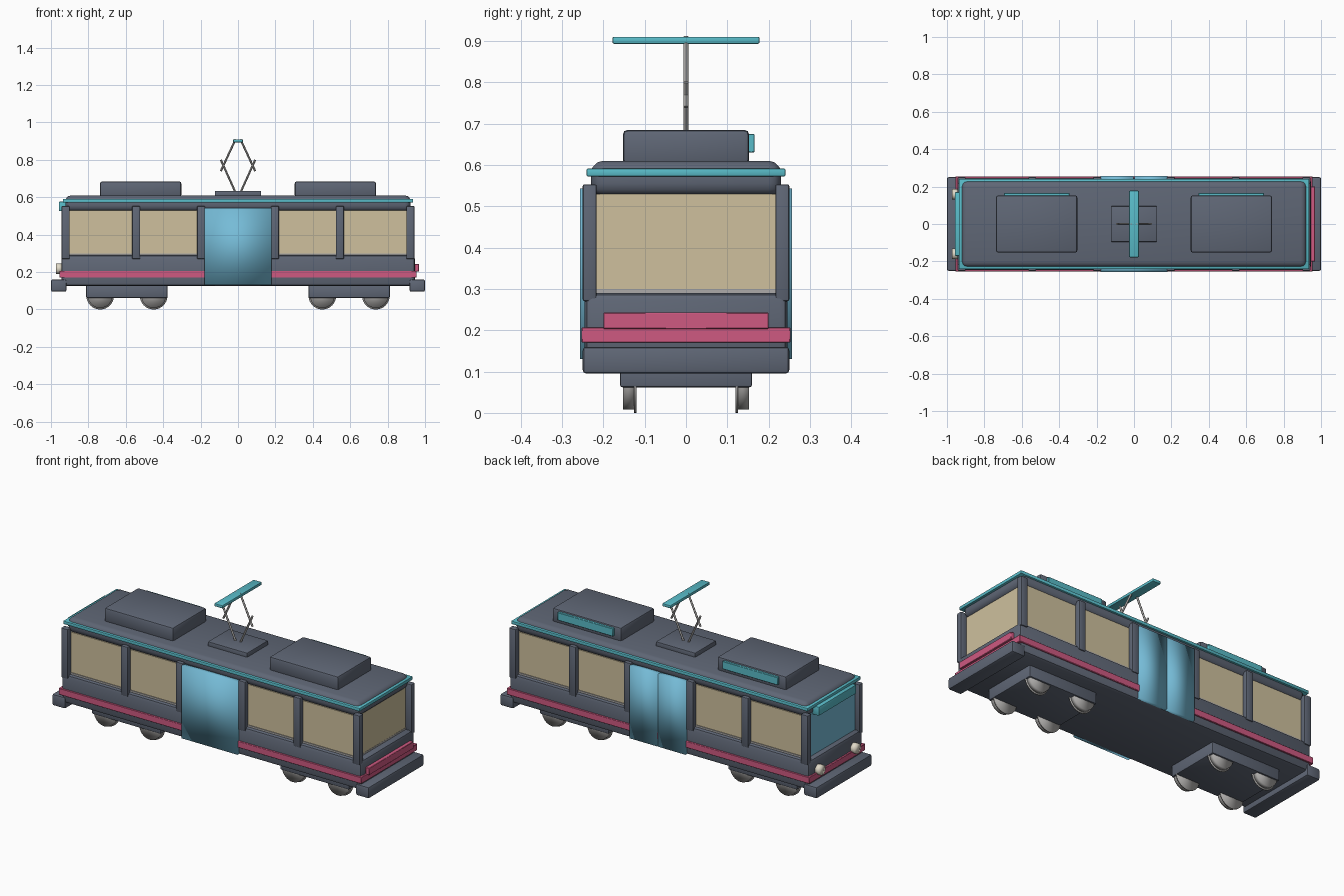
import bpy
from math import radians
from mathutils import Vector

cube = bpy.data.objects.get("Cube")
if cube:
    bpy.data.objects.remove(cube, do_unlink=True)


def material(name, r, g, b):
    m = bpy.data.materials.new(name)
    m.use_nodes = True
    m.diffuse_color = (r, g, b, 1)
    m.node_tree.nodes["Principled BSDF"].inputs["Base Color"].default_value = (r, g, b, 1)
    return m


SLATE = material("slate paint", 0.115, 0.135, 0.18)
TEAL = material("teal trim", 0.10, 0.50, 0.58)
BLUE = material("blue panel", 0.18, 0.50, 0.68)
PINK = material("pink stripe", 0.62, 0.10, 0.22)
BEIGE = material("beige window", 0.62, 0.53, 0.34)
SILVER = material("silver metal", 0.42, 0.41, 0.40)
CREAM = material("cream lamp", 0.75, 0.70, 0.58)


def box(name, x, y, z, mat, bevel=0.0, segments=2, soft=False):
    """Box given by its (low, high) range on each axis."""
    centre = [(a + b) / 2 for a, b in (x, y, z)]
    bpy.ops.mesh.primitive_cube_add(size=1, location=centre)
    ob = bpy.context.object
    ob.name = name
    ob.scale = [b - a for a, b in (x, y, z)]
    bpy.ops.object.transform_apply(location=False, rotation=False, scale=True)
    ob.data.materials.append(mat)
    if bevel:
        mod = ob.modifiers.new("rounded edges", "BEVEL")
        mod.width = bevel
        mod.segments = segments
        bpy.ops.object.modifier_apply(modifier=mod.name)
        bpy.ops.object.shade_smooth_by_angle(angle=radians(40))
    if soft:
        bpy.ops.object.shade_smooth()
    return ob


def rod(name, start, end, radius, mat, sides=24, soft=True):
    """Cylinder between two points."""
    a, b = Vector(start), Vector(end)
    bpy.ops.mesh.primitive_cylinder_add(vertices=sides, radius=radius, depth=(b - a).length,
                                        location=(a + b) / 2)
    ob = bpy.context.object
    ob.name = name
    ob.rotation_euler = (b - a).to_track_quat("Z", "Y").to_euler()
    ob.data.materials.append(mat)
    if soft:
        bpy.ops.object.shade_smooth()
    else:
        bpy.ops.object.shade_smooth_by_angle()
    return ob


def span(half):
    return (-half, half)


def side_range(side, low, high):
    """Range mirrored to the chosen side."""
    return tuple(sorted((side * low, side * high)))


# Body shell, stripe and roof
box("lower_body", span(0.945), span(0.245), (0.125, 0.29), SLATE, 0.018)
box("body_stripe", span(0.955), span(0.253), (0.17, 0.207), PINK, 0.002, 1)
box("window_sill", span(0.908), span(0.226), (0.285, 0.30), SILVER)
box("roof", span(0.922), span(0.23), (0.525, 0.61), SLATE, 0.03, 3)
box("roof_trim", span(0.936), span(0.241), (0.572, 0.591), TEAL, 0.004)

# Long sides: pillars and windows
for side, label in ((-1, "front"), (1, "back")):
    for x in (-0.9215, -0.5445, -0.1975, 0.1975, 0.5445, 0.9215):
        box(label + "_pillar", (x - 0.0215, x + 0.0215), side_range(side, 0.216, 0.25),
            (0.27, 0.553), SLATE, 0.005)
    for low, high in ((0.21, 0.53), (0.56, 0.903)):
        for end in (-1, 1):
            box(label + "_window", side_range(end, low, high),
                side_range(side, 0.212, 0.222), (0.30, 0.53), BEIGE)

# Doors: one wide panel in front, two leaves behind
box("front_door", span(0.178), (-0.257, -0.215), (0.13, 0.543), BLUE, soft=True)
for end in (-1, 1):
    box("back_door_leaf", side_range(end, 0.002, 0.178), (0.215, 0.257), (0.13, 0.543),
        BLUE, soft=True)

# Ends: windscreens, lamps, sign and bumpers
box("left_end_window", (0.895, 0.907), span(0.218), (0.30, 0.53), BEIGE)
box("right_windscreen", (-0.915, -0.895), span(0.218), (0.29, 0.53), BLUE)
box("left_end_bar", (0.945, 0.968), span(0.20), (0.203, 0.243), PINK, 0.002, 1)
box("destination_sign", (-0.958, -0.915), span(0.17), (0.526, 0.577), TEAL, 0.005)
for y in (-0.16, 0.16):
    rod("headlight", (-0.94, y, 0.218), (-0.973, y, 0.218), 0.028, CREAM)
for end in (-1, 1):
    box("bumper", side_range(end, 0.917, 1.0), span(0.25), (0.095, 0.16), SLATE, 0.009)

# Running gear
for end in (-1, 1):
    box("bogie", side_range(end, 0.377, 0.812), span(0.16), (0.062, 0.13), SLATE, 0.006)
    for x in (0.451, 0.737):
        for side in (-1, 1):
            rod("wheel", (end * x, side * 0.124, 0.074), (end * x, side * 0.152, 0.074),
                0.066, SILVER, 32)
            rod("wheel_flange", (end * x, side * 0.12, 0.074), (end * x, side * 0.126, 0.074),
                0.074, SILVER, 32)

# Roof units with vents on the back
for end in (-1, 1):
    box("roof_unit", side_range(end, 0.303, 0.738), span(0.153), (0.60, 0.685), SLATE, 0.012)
    box("roof_vent", side_range(end, 0.345, 0.695), (0.15, 0.166), (0.63, 0.675), TEAL, 0.002, 1)

# Current collector
box("collector_base", span(0.124), span(0.095), (0.60, 0.634), SLATE, 0.004)
for end in (-1, 1):
    rod("lower_arm", (end * 0.013, 0, 0.625), (end * 0.092, 0, 0.80), 0.0055, SILVER, 12, False)
    rod("upper_arm", (end * 0.013, 0, 0.91), (end * 0.092, 0, 0.74), 0.0055, SILVER, 12, False)
box("collector_head", span(0.026), span(0.178), (0.893, 0.91), TEAL, 0.004)
